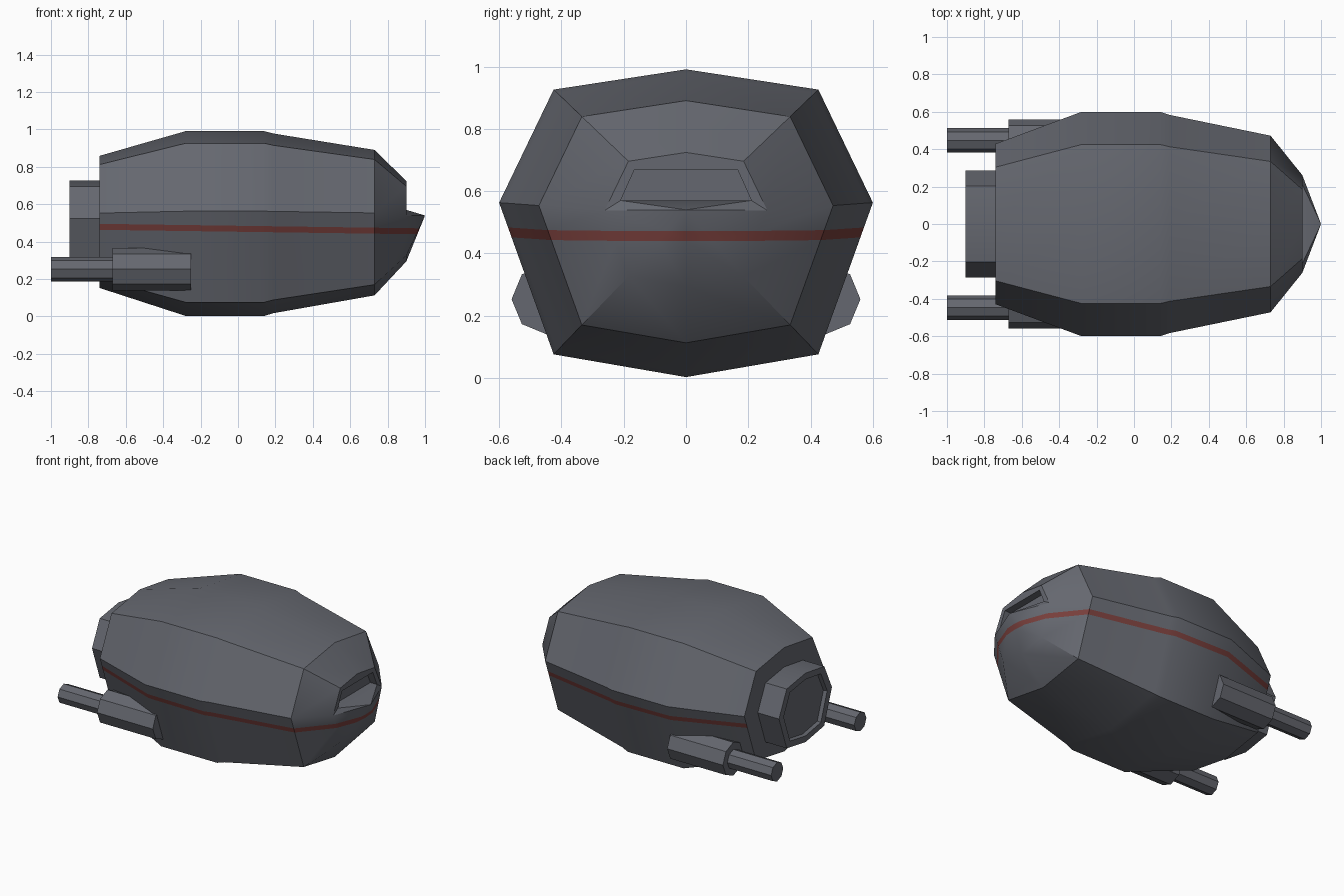
import bpy, bmesh, math
from mathutils import Vector, Matrix

if "Cube" in bpy.data.objects:
    bpy.data.objects.remove(bpy.data.objects["Cube"])


def material(name, rgb):
    m = bpy.data.materials.new(name)
    m.diffuse_color = (*rgb, 1)
    m.use_nodes = True
    m.node_tree.nodes["Principled BSDF"].inputs["Base Color"].default_value = m.diffuse_color
    return m


GREY = material("gunmetal grey", (0.13, 0.137, 0.16))
RED = material("dull red", (0.19, 0.05, 0.045))

# Eight-sided hull section (y, z about the centre line) at full size
SECTION = [(0, .495), (.425, .43), (.6, .067), (.425, -.42),
           (0, -.493), (-.425, -.42), (-.6, .067), (-.425, .43)]


def ring(bm, x, s, zc):
    return [bm.verts.new((x, y * s, zc + z * s)) for y, z in SECTION]


def bridge(bm, a, b):
    n = len(a)
    for i in range(n):
        j = (i + 1) % n
        bm.faces.new((a[i], a[j], b[j], b[i]))


def finish(bm, name, mats):
    bmesh.ops.recalc_face_normals(bm, faces=bm.faces[:])
    me = bpy.data.meshes.new(name)
    bm.to_mesh(me)
    bm.free()
    ob = bpy.data.objects.new(name, me)
    bpy.context.collection.objects.link(ob)
    for m in mats:
        me.materials.append(m)
    bpy.ops.object.select_all(action='DESELECT')
    ob.select_set(True)
    bpy.context.view_layer.objects.active = ob
    bpy.ops.object.shade_smooth_by_angle(angle=math.radians(30))
    return ob


# Hull: lofted sections from tail to nose
bm = bmesh.new()
stations = [(-.74, .715, .505), (-.28, 1, .496), (.14, 1, .496),
            (.19, .972, .497), (.73, .787, .501), (.9, .435, .509)]
rings = [ring(bm, *s) for s in stations]
for a, b in zip(rings, rings[1:]):
    bridge(bm, a, b)
bm.faces.new(rings[0])

# Nose: pointed chin below a ledge, with a recessed viewport above it
t, cr, rr, br, b, bl, rl, cl = rings[-1]
tip = bm.verts.new((1, 0, .54))
wl, wr, sr, sl = [bm.verts.new((.9, y, z)) for y, z in
                  [(-.165, .67), (.165, .67), (.21, .57), (-.21, .57)]]
chin = [sr, rr, br, b, bl, rl, sl]
for p, q in zip(chin, chin[1:] + chin[:1]):
    bm.faces.new((p, q, tip))
bm.faces.new((cl, t, cr, wr, wl))
bm.faces.new((cr, rr, sr, wr))
bm.faces.new((cl, wl, sl, rl))
deep = [bm.verts.new(v.co + Vector((-.05, 0, 0))) for v in (wl, wr, sr, sl)]
bridge(bm, [wl, wr, sr, sl], deep)
bm.faces.new(deep)
bmesh.ops.recalc_face_normals(bm, faces=bm.faces[:])

# Stripe: cut the hull with two slightly tilted planes
SLOPE = -.014
TOP, BOTTOM = .485, .453
for z in (TOP, BOTTOM):
    bmesh.ops.bisect_plane(bm, geom=bm.verts[:] + bm.edges[:] + bm.faces[:],
                           plane_co=(0, 0, z), plane_no=(-SLOPE, 0, 1))
for f in bm.faces:
    c = f.calc_center_median()
    if BOTTOM < c.z - SLOPE * c.x < TOP and f.normal.x > -.9:
        f.material_index = 1
finish(bm, "hull", [GREY, RED])

# Rear engine block with a sunken end panel
bm = bmesh.new()
loops = [ring(bm, x, s, .492) for x, s in
         [(-.70, .475), (-.9, .475), (-.9, .39), (-.875, .38)]]
for a, b in zip(loops, loops[1:]):
    bridge(bm, a, b)
bm.faces.new(loops[0])
bm.faces.new(loops[-1])
finish(bm, "rear_engine", [GREY])


# Side thrusters: housing and pipe on each side
def tube(name, x0, x1, y, r, sides):
    bm = bmesh.new()
    place = Matrix.Translation(((x0 + x1) / 2, y, .253)) @ Matrix.Rotation(math.pi / 2, 4, 'Y')
    bmesh.ops.create_cone(bm, cap_ends=True, segments=sides, radius1=r,
                          radius2=r, depth=x1 - x0, matrix=place)
    ob = finish(bm, name, [GREY])
    bpy.ops.object.shade_smooth_by_angle(angle=math.radians(50))
    return ob


for side, sy in (("left", 1), ("right", -1)):
    tube(side + "_thruster_housing", -.67, -.25, sy * .447, .113, 8)
    tube(side + "_thruster_pipe", -1, -.6, sy * .447, .065, 8)
